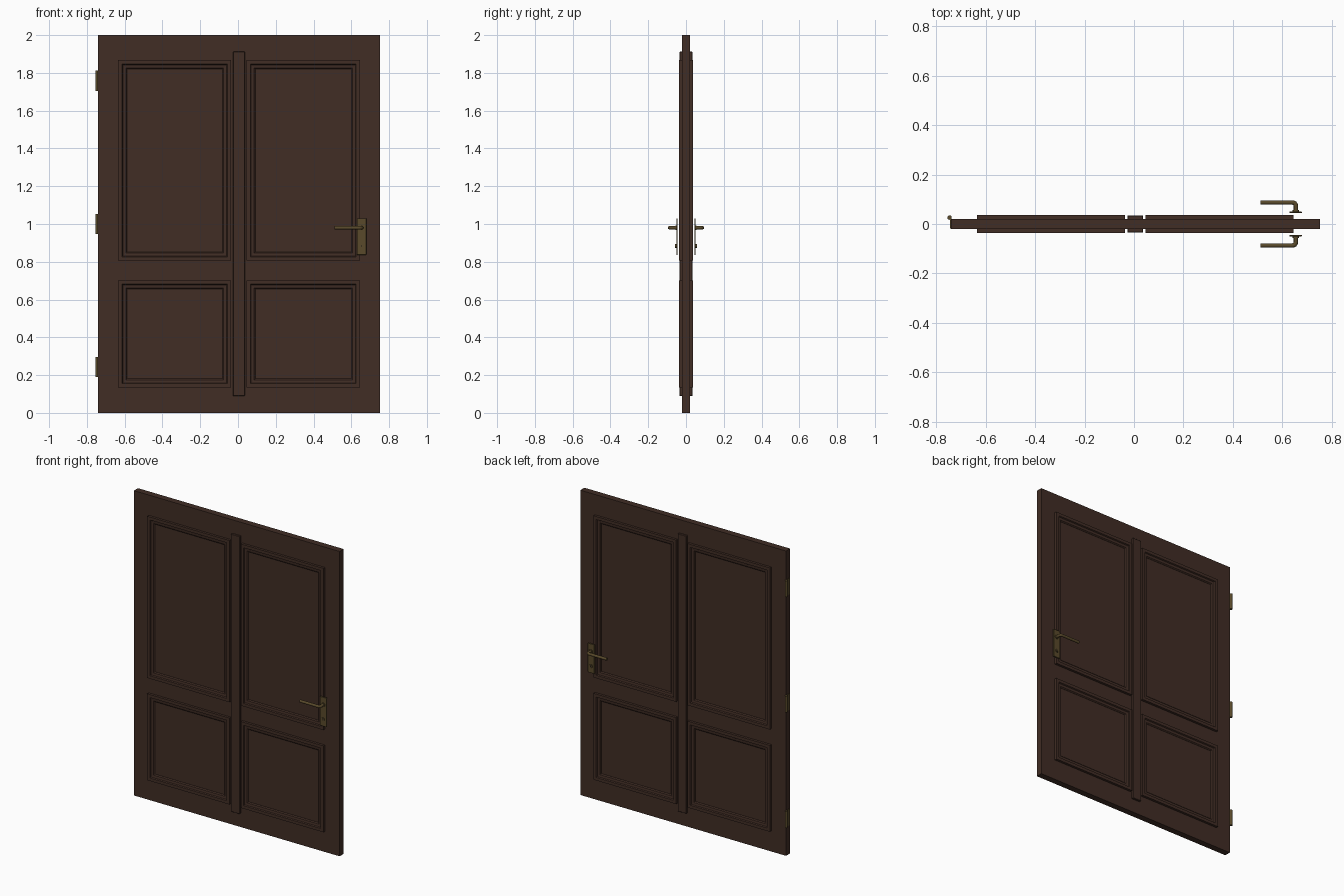
import bpy, bmesh, math
from mathutils import Vector

if "Cube" in bpy.data.objects:
    bpy.data.objects.remove(bpy.data.objects["Cube"])


def material(name, rgb):
    m = bpy.data.materials.new(name)
    m.diffuse_color = (*rgb, 1)
    m.use_nodes = True
    m.node_tree.nodes["Principled BSDF"].inputs["Base Color"].default_value = m.diffuse_color
    return m


WOOD = material("dark_wood", (0.052, 0.026, 0.018))
BRASS = material("aged_brass", (0.10, 0.068, 0.024))
DARK = material("keyhole_black", (0.012, 0.009, 0.006))


def finish(name, bm, mat, smooth=False):
    bmesh.ops.recalc_face_normals(bm, faces=bm.faces)
    me = bpy.data.meshes.new(name)
    bm.to_mesh(me)
    bm.free()
    me.materials.append(mat)
    ob = bpy.data.objects.new(name, me)
    bpy.context.collection.objects.link(ob)
    if smooth:
        bpy.context.view_layer.objects.active = ob
        ob.select_set(True)
        bpy.ops.object.shade_smooth_by_angle(angle=math.radians(40))
        ob.select_set(False)
    return ob


def box(name, x, y, z, mat, bevel=0):
    bm = bmesh.new()
    bmesh.ops.create_cube(bm, size=1)
    for v in bm.verts:
        v.co = Vector([(a + b) / 2 + c * (b - a) for (a, b), c in zip((x, y, z), v.co)])
    if bevel:
        bmesh.ops.bevel(bm, geom=bm.edges[:], offset=bevel, segments=1, affect='EDGES')
    return finish(name, bm, mat)


def tube(name, pts, r, mat, n=16):
    """Round bar swept along a path lying in a plane of constant z."""
    pts = [Vector(p) for p in pts]
    bm = bmesh.new()
    rings = []
    for i, p in enumerate(pts):
        t = (pts[min(i + 1, len(pts) - 1)] - pts[max(i - 1, 0)]).normalized()
        up = Vector((0, 0, 1)) if abs(t.z) < 0.9 else Vector((1, 0, 0))
        s = t.cross(up).normalized()
        u = s.cross(t)
        rings.append([bm.verts.new(p + r * (math.cos(a) * s + math.sin(a) * u))
                      for a in (2 * math.pi * k / n for k in range(n))])
    for a, b in zip(rings, rings[1:]):
        for k in range(n):
            bm.faces.new((a[k], a[(k + 1) % n], b[(k + 1) % n], b[k]))
    bm.faces.new(rings[0])
    bm.faces.new(rings[-1])
    return finish(name, bm, mat, True)


# moulding section: (inset from outer edge, height from door centre plane)
PROFILE = [(0, .015), (0, .037), (.020, .037), (.024, .030),
           (.040, .028), (.046, .022), (.046, .015)]


def moulding(name, x0, x1, z0, z1, side):
    bm = bmesh.new()
    rings = [[bm.verts.new((x, side * h, z)) for x, z in
              ((x0 + d, z0 + d), (x1 - d, z0 + d), (x1 - d, z1 - d), (x0 + d, z1 - d))]
             for d, h in PROFILE]
    for i, a in enumerate(rings):
        b = rings[(i + 1) % len(rings)]
        for k in range(4):
            bm.faces.new((a[k], a[(k + 1) % 4], b[(k + 1) % 4], b[k]))
    finish(name, bm, WOOD)


# door slab
box("door_slab", (-.741, .752), (-.021, .021), (0, 2), WOOD)

# both faces: mouldings, centre strip, handle set
for side, face in ((-1, "front"), (1, "back")):
    for col, (x0, x1) in (("left", (-.634, -.036)), ("right", (.046, .646))):
        moulding(f"{face}_{col}_upper_moulding", x0, x1, .806, 1.867, side)
        moulding(f"{face}_{col}_lower_moulding", x0, x1, .135, .702, side)
    ys = lambda a, b: tuple(sorted((side * a, side * b)))
    box(face + "_centre_strip", (-.027, .036), ys(.015, .035), (.09, 1.912), WOOD, .002)

    # handle plate, lever with rounded bend, lock cylinder
    box(face + "_handle_plate", (.629, .679), ys(.044, .051), (.837, 1.03), BRASS, .002)
    bend = [(.641 + .014 * math.cos(a), side * (.073 + .014 * math.sin(a)), .98)
            for a in (math.pi / 2 * i / 6 for i in range(7))]
    tube(face + "_lever", [(.655, side * .046, .98)] + bend + [(.512, side * .087, .98)],
         .009, BRASS)
    tube(face + "_lever_collar", [(.655, side * .048, .98), (.655, side * .056, .98)],
         .013, BRASS)
    tube(face + "_lock_cylinder", [(.653, side * .048, .884), (.653, side * .057, .884)],
         .011, BRASS)
    box(face + "_keyhole", (.651, .655), ys(.055, .0575), (.878, .890), DARK)

# hinges on the left edge
for name, z0 in (("lower", .19), ("middle", .947), ("upper", 1.705)):
    box(name + "_hinge_leaf", (-.744, -.740), (-.018, .024), (z0, z0 + .107), BRASS)
    tube(name + "_hinge_barrel", [(-.746, .026, z0), (-.746, .026, z0 + .107)], .009, BRASS)
